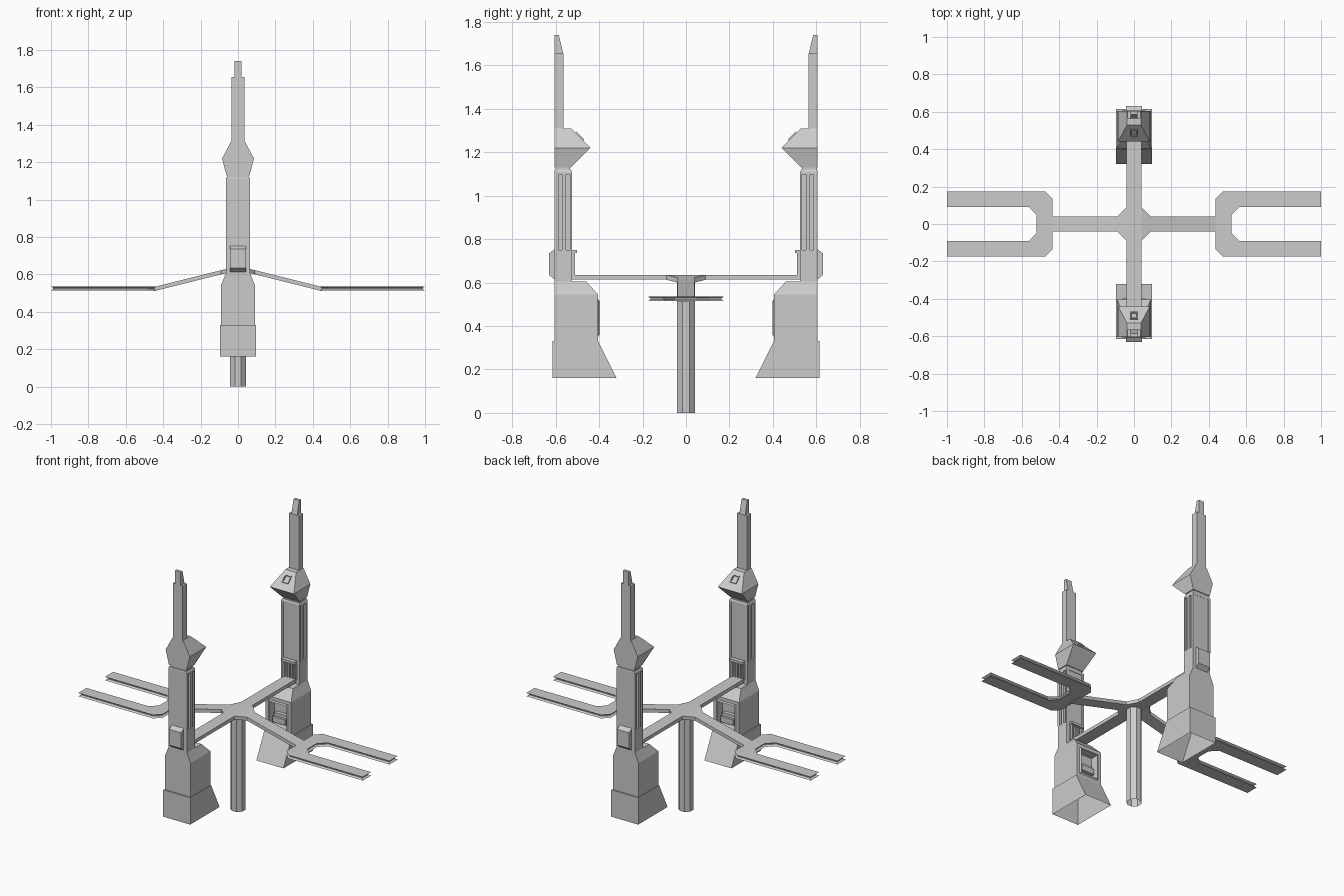
import bpy, bmesh, math
from mathutils import Vector, Matrix

if "Cube" in bpy.data.objects:
    bpy.data.objects.remove(bpy.data.objects["Cube"])


def finish(name, bm, mirror=None):
    """Turn a bmesh into an object, optionally mirrored over the x or y axis."""
    me = bpy.data.meshes.new(name)
    bm.to_mesh(me)
    bm.free()
    ob = bpy.data.objects.new(name, me)
    bpy.context.collection.objects.link(ob)
    if mirror is not None:
        m = ob.modifiers.new("mirror", "MIRROR")
        m.use_axis = [i == mirror for i in range(3)]
        m.use_mirror_merge = False
    return ob


def skin(rings, open_bottom=False):
    """Join equal-length rings of points into a closed solid."""
    bm = bmesh.new()
    loops = [[bm.verts.new(p) for p in r] for r in rings]
    n = len(loops[0])
    for a, b in zip(loops, loops[1:]):
        for i in range(n):
            j = (i + 1) % n
            bm.faces.new((a[i], a[j], b[j], b[i]))
    bottom = bm.faces.new(loops[0][::-1])
    bm.faces.new(loops[-1])
    bmesh.ops.recalc_face_normals(bm, faces=bm.faces[:])
    if open_bottom:
        bmesh.ops.delete(bm, geom=[bottom], context="FACES_ONLY")
    return bm


def loft(sections, open_bottom=False):
    """Rectangular sections: (z, half width in x, inner y, outer y)."""
    return skin([[(-w, a, z), (w, a, z), (w, b, z), (-w, b, z)]
                 for z, w, a, b in sections], open_bottom)


def boxes(items):
    """Several boxes in one mesh: (x0, x1, y0, y1, z0, z1)."""
    bm = bmesh.new()
    for x0, x1, y0, y1, z0, z1 in items:
        size = Matrix.Diagonal((x1 - x0, y1 - y0, z1 - z0, 1))
        mid = Matrix.Translation(((x0 + x1) / 2, (y0 + y1) / 2, (z0 + z1) / 2))
        bmesh.ops.create_cube(bm, size=1, matrix=mid @ size)
    return bm


def inset(bm, face, thickness, depth):
    bmesh.ops.inset_individual(bm, faces=[face], thickness=thickness, depth=depth)


def offset(pts, d):
    """Move a counter-clockwise outline inwards by d."""
    out = []
    for i, p in enumerate(pts):
        p, a, b = Vector(p), Vector(pts[i - 1]), Vector(pts[(i + 1) % len(pts)])
        e, f = (p - a).normalized(), (b - p).normalized()
        n1, n2 = Vector((-e.y, e.x)), Vector((-f.y, f.x))
        out.append(p + (n1 + n2) * (d / (1 + n1.dot(n2))))
    return out


# Tower base: flared foot, chamfered shoulders, recessed opening facing inwards
bm = loft([(.16, .095, .32, .615), (.33, .095, .405, .615), (.33, .09, .405, .605),
           (.545, .09, .405, .605), (.605, .065, .46, .605)], True)
panel = min(bm.faces, key=lambda f: (f.calc_center_median() - Vector((0, .405, .437))).length)
inset(bm, panel, .03, 0)
inset(bm, panel, .012, 0.006)
inset(bm, panel, .003, -.05)
finish("tower_base", bm, 1)
finish("base_opening_sill", boxes([(-.045, .045, .41, .455, .385, .42),
                                   (-.045, .045, .425, .455, .42, .44)]), 1)

# Tower waist with ribbed inner niche
finish("tower_waist", loft([(.6, .065, .525, .605), (.75, .065, .525, .605)]), 1)
finish("waist_niche", boxes(
    [(-.045, .045, .502, .53, .735, .75)] +
    [(s * .04 - .006, s * .04 + .006, .512, .53, .635, .735) for s in (-1, 1)] +
    [(x - .004, x + .004, .518, .53, .635, .735) for x in (-.02, 0, .02)]), 1)

# Bevelled box on the outer side of the waist
finish("outer_box", skin([[(x, .6, .61), (x, .63, .635), (x, .63, .735), (x, .605, .753),
                           (x, .6, .753)] for x in (-.042, .042)]), 1)

# Grooved shaft: slim core, vertical side ribs, cap
finish("shaft_core", loft([(.75, .052, .528, .605), (1.105, .052, .528, .605)]), 1)
finish("shaft_ribs", boxes([(s * .0575 - .0075, s * .0575 + .0075, a, b, .75, 1.1)
                            for s in (-1, 1)
                            for a, b in ((.525, .534), (.552, .57), (.588, .606))]), 1)
finish("shaft_cap", loft([(1.098, .065, .525, .606), (1.11, .065, .525, .606),
                          (1.12, .06, .53, .605)]), 1)
finish("neck", loft([(1.115, .056, .535, .6), (1.135, .056, .535, .6)]), 1)

# Head: wedge projecting inwards, with a small framed hatch on the slope
finish("tower_head", loft([(1.13, .062, .53, .605), (1.22, .085, .44, .605),
                           (1.31, .037, .53, .605)]), 1)
bm = boxes([(-.022, .022, -.026, .026, -.006, .008)])
top = max(bm.faces, key=lambda f: f.calc_center_median().z)
inset(bm, top, .01, 0)
inset(bm, top, .002, -.007)
bm.transform(Matrix.Translation((0, .492, 1.271)) @ Matrix.Rotation(math.radians(44), 4, "X"))
finish("head_hatch", bm, 1)

# Spire and its slanted tip
finish("spire", loft([(1.3, .035, .563, .605), (1.655, .035, .563, .605)]), 1)
finish("spire_tip", loft([(1.655, .02, .565, .605), (1.74, .02, .586, .605)]), 1)

# Octagonal centre post
ring = [(.045 * math.cos(math.pi / 8 * k), .045 * math.sin(math.pi / 8 * k))
        for k in range(1, 16, 2)]
finish("centre_post", skin([[(x, y, z) for x, y in ring] for z in (0, .62)], True))

# Bridge between the towers
bridge = [(-.04, -.53), (.04, -.53), (.04, .53), (-.04, .53)]
finish("bridge", skin([[(x, y, z) for x, y in bridge] for z in (.613, .635)]))

# Sloping side arms, flared where they meet the bridge
arm = [(.04, -.09), (.09, -.04), (.45, -.04), (.45, .04), (.09, .04), (.04, .09)]
finish("side_arm", skin([[(x, y, z - .25 * (x - .04)) for x, y in arm]
                         for z in (.613, .635)]), 0)

# Two-pronged forks with a V groove along the edge
half = [(.435, .135), (.475, .175), (1, .175), (1, .092), (.565, .092), (.52, .047)]
fork = [(x, -y) for x, y in half] + half[::-1]
finish("fork", skin([[(x, y, z) for x, y in offset(fork, d)]
                     for z, d in ((.514, 0), (.522, .012), (.528, .012), (.536, 0))]), 0)
